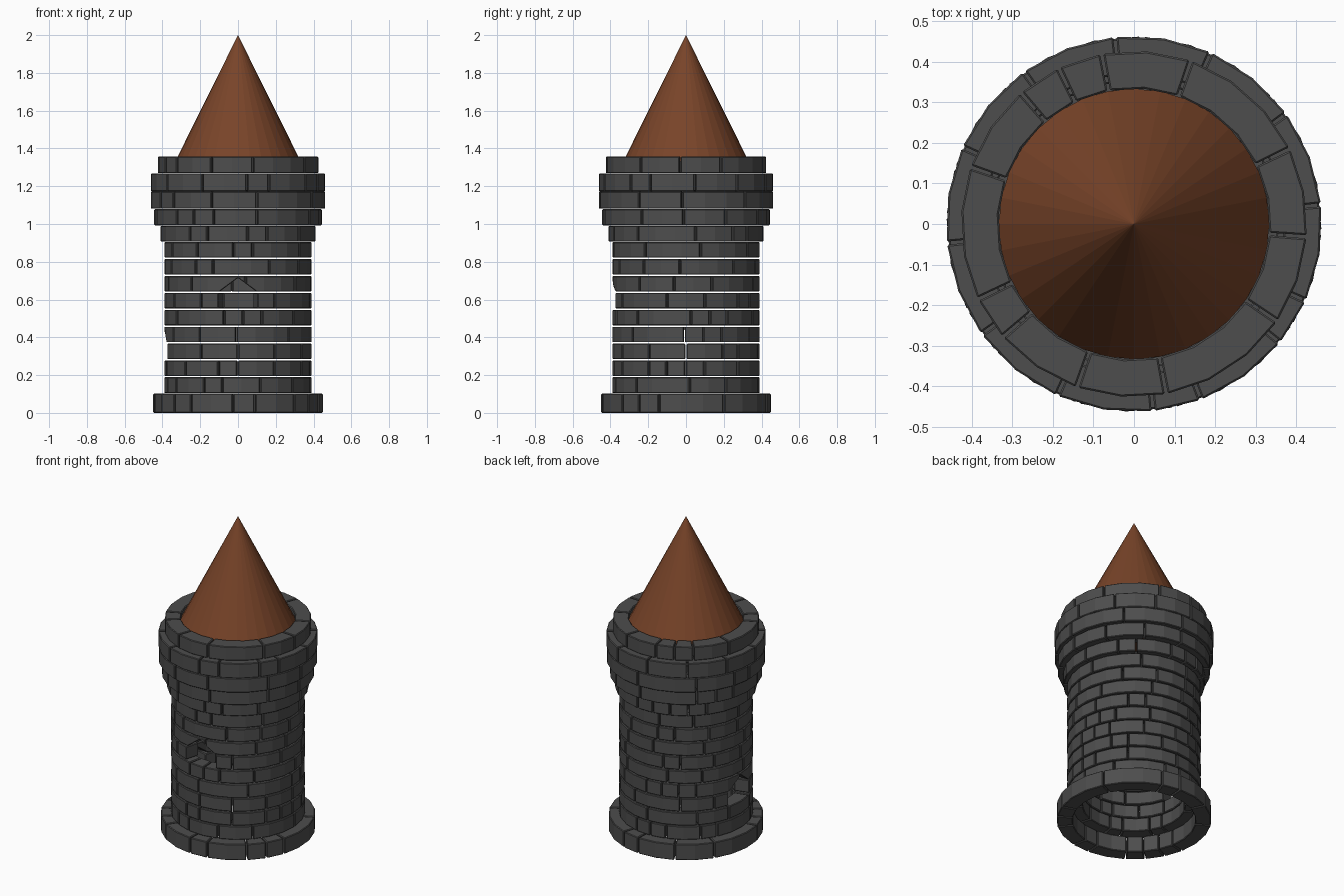
import bpy, bmesh, math, random

if "Cube" in bpy.data.objects:
    bpy.data.objects.remove(bpy.data.objects["Cube"])

random.seed(7)
SEG = 24                      # facets in a full course
STEP = 2 * math.pi / SEG
THICK = 0.092                 # wall thickness


def material(name, rgb):
    m = bpy.data.materials.new(name)
    m.diffuse_color = (*rgb, 1)
    m.use_nodes = True
    m.node_tree.nodes["Principled BSDF"].inputs["Base Color"].default_value = m.diffuse_color
    return m


STONE = material("dark grey stone", (0.075, 0.075, 0.075))
ROOF = material("brown roof", (0.19, 0.058, 0.022))


def make_object(name, bm, mat):
    bmesh.ops.recalc_face_normals(bm, faces=bm.faces)
    me = bpy.data.meshes.new(name)
    bm.to_mesh(me)
    bm.free()
    ob = bpy.data.objects.new(name, me)
    bpy.context.collection.objects.link(ob)
    if mat:
        me.materials.append(mat)
    return ob


def apply_modifier(ob, mod):
    bpy.context.view_layer.objects.active = ob
    bpy.ops.object.modifier_apply(modifier=mod.name)


def brick(bm, start, n, r, z0, z1):
    """One curved block covering n facets from the start angle."""
    gap = 0.004 / r
    rings = []
    for i in range(n + 1):
        a = start + i * STEP + (gap if i == 0 else -gap if i == n else 0)
        c, s = math.cos(a), math.sin(a)
        ri = r - THICK
        rings.append([bm.verts.new(p) for p in (
            (ri * c, ri * s, z0), (r * c, r * s, z0),
            (r * c, r * s, z1), (ri * c, ri * s, z1))])
    for p, q in zip(rings, rings[1:]):
        for k in range(4):
            bm.faces.new((p[k], p[(k + 1) % 4], q[(k + 1) % 4], q[k]))
    bm.faces.new(rings[0])
    bm.faces.new(rings[-1][::-1])


def course(name, r, z0, z1, window=None):
    """A ring of random-length blocks; window = angle of a two-facet opening."""
    bm = bmesh.new()
    if window is None:
        a, left = random.uniform(0, 2 * math.pi), SEG
    else:
        a, left = window + STEP, SEG - 2
    while left:
        n = min(left, random.choice((1, 2, 2, 3)))
        brick(bm, a, n, r, z0, z1)
        a += n * STEP
        left -= n
    return make_object(name, bm, STONE)


def cut_gable(ob, angle, z):
    """Cut the pointed window top out of a course."""
    bm = bmesh.new()
    c, s = math.cos(angle), math.sin(angle)
    ends = []
    for d in (0.2, 0.6):
        ends.append([bm.verts.new((d * c - t * s, d * s + t * c, h))
                     for t, h in ((-0.11, z - 0.01), (0.11, z - 0.01), (0, z + 0.072))])
    bm.faces.new(ends[0])
    bm.faces.new(ends[1][::-1])
    for k in range(3):
        j = (k + 1) % 3
        bm.faces.new((ends[0][k], ends[0][j], ends[1][j], ends[1][k]))
    cutter = make_object("window_cutter", bm, None)
    cutter.hide_render = True
    mod = ob.modifiers.new("Window", 'BOOLEAN')
    mod.operation = 'DIFFERENCE'
    mod.solver = 'EXACT'
    mod.object = cutter
    apply_modifier(ob, mod)
    bpy.data.objects.remove(cutter)


# Courses from the footing up: radius, bottom, top
rows = [(0.45, 0.0, 0.102), (0.39, 0.104, 0.19)]
rows += [(0.39, 0.195 + 0.0895 * i, 0.277 + 0.0895 * i) for i in range(8)]
rows += [(0.412, 0.907, 0.990), (0.444, 0.993, 1.079), (0.462, 1.081, 1.172),
         (0.463, 1.173, 1.268), (0.426, 1.269, 1.357)]

FRONT, LEFT = -math.pi / 2, math.pi
openings = {6: FRONT, 3: LEFT}

for i, (r, z0, z1) in enumerate(rows):
    ob = course(f"stone_course_{i + 1}", r, z0, z1, openings.get(i))
    if i - 1 in openings:
        cut_gable(ob, openings[i - 1], z0)
    # Chipped block edges
    bev = ob.modifiers.new("Bevel", 'BEVEL')
    bev.width = 0.004
    bev.segments = 1
    bev.limit_method = 'ANGLE'
    bev.angle_limit = math.radians(35)
    apply_modifier(ob, bev)

# Pointed roof
bm = bmesh.new()
bmesh.ops.create_cone(bm, cap_ends=True, segments=32, radius1=0.333, radius2=0, depth=0.67)
bmesh.ops.translate(bm, verts=bm.verts, vec=(0, 0, 1.665))
make_object("cone_roof", bm, ROOF)
